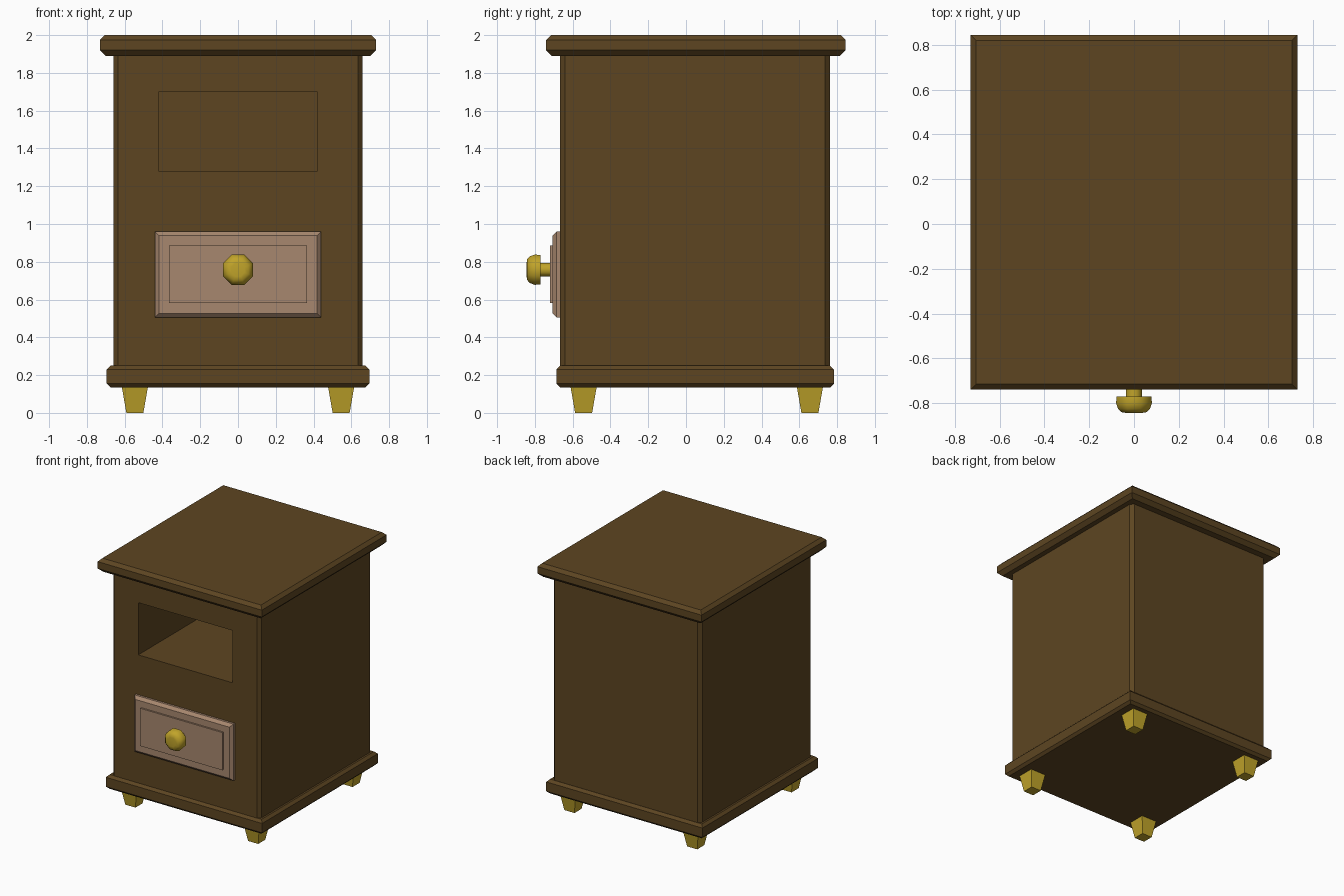
import bpy, bmesh, math
from mathutils import Vector

if "Cube" in bpy.data.objects:
    bpy.data.objects.remove(bpy.data.objects["Cube"])


def material(name, color):
    m = bpy.data.materials.new(name)
    m.diffuse_color = (*color, 1)
    m.use_nodes = True
    m.node_tree.nodes["Principled BSDF"].inputs["Base Color"].default_value = m.diffuse_color
    return m


WOOD = material("dark wood", (0.110, 0.060, 0.0155))
PANEL = material("light wood", (0.386, 0.242, 0.156))
GOLD = material("gold", (0.53, 0.37, 0.023))


def rect(x0, x1, y0, y1, z):
    """Horizontal rectangle ring."""
    return [(x0, y0, z), (x1, y0, z), (x1, y1, z), (x0, y1, z)]


def plate(x, z0, z1, y):
    """Upright rectangle ring facing the front."""
    return [(-x, y, z0), (x, y, z0), (x, y, z1), (-x, y, z1)]


def loft(name, rings, mat, edit=None):
    """Closed solid through a list of rings with equal point counts."""
    bm = bmesh.new()
    loops = [[bm.verts.new(p) for p in ring] for ring in rings]
    n = len(loops[0])
    for a, b in zip(loops, loops[1:]):
        for i in range(n):
            j = (i + 1) % n
            bm.faces.new((a[i], a[j], b[j], b[i]))
    bm.faces.new(loops[0][::-1])
    bm.faces.new(loops[-1])
    bmesh.ops.recalc_face_normals(bm, faces=bm.faces)
    if edit:
        edit(bm)
    me = bpy.data.meshes.new(name)
    bm.to_mesh(me)
    bm.free()
    me.materials.append(mat)
    ob = bpy.data.objects.new(name, me)
    bpy.context.collection.objects.link(ob)
    return ob


def moulding(name, x, y0, y1, levels):
    """Board whose edge profile is (inset, z) levels."""
    loft(name, [rect(-x + i, x - i, y0 + i, y1 - i, z) for i, z in levels], WOOD)


# Top and base boards with chamfered edges
moulding("top_board", 0.73, -0.74, 0.845,
         [(0.03, 1.89), (0, 1.92), (0, 1.975), (0.025, 2.0)])
moulding("base_board", 0.695, -0.686, 0.783,
         [(0.02, 0.135), (0, 0.155), (0, 0.23), (0.02, 0.25)])


# Cabinet body: chamfered corners and an open shelf pushed in from the front
def cut_shelf(bm):
    bm.normal_update()
    front = min(bm.faces, key=lambda f: f.normal.y)
    bmesh.ops.inset_region(bm, faces=[front], thickness=0.1)
    mid = front.calc_center_median().z
    for v in front.verts:
        v.co.x = math.copysign(0.42, v.co.x)
        v.co.z = 1.70 if v.co.z > mid else 1.28
    back = bmesh.ops.extrude_discrete_faces(bm, faces=[front])["faces"][0]
    for v in back.verts:
        v.co.y = 0.66
    bmesh.ops.recalc_face_normals(bm, faces=bm.faces)


X, Y0, Y1, C = 0.66, -0.667, 0.762, 0.026
outline = [(-X + C, Y0), (X - C, Y0), (X, Y0 + C), (X, Y1 - C),
           (X - C, Y1), (-X + C, Y1), (-X, Y1 - C), (-X, Y0 + C)]
loft("cabinet_body", [[(x, y, z) for x, y in outline] for z in (0.25, 1.89)],
     WOOD, cut_shelf)

# Drawer front with raised centre panel
loft("drawer_front", [plate(0.44, 0.505, 0.96, -0.66),
                      plate(0.44, 0.505, 0.96, -0.685),
                      plate(0.418, 0.527, 0.938, -0.707)], PANEL)
loft("drawer_panel", [plate(0.365, 0.583, 0.886, -0.70),
                      plate(0.365, 0.583, 0.886, -0.721)], PANEL)


# Octagonal knob on a short stem
def octagon(r, y):
    r /= math.cos(math.pi / 8)
    return [(r * math.cos(a), y, 0.758 + r * math.sin(a))
            for a in (math.pi * (2 * i + 1) / 8 for i in range(8))]


profile = [(0.035, -0.715), (0.035, -0.771), (0.078, -0.771), (0.08, -0.80),
           (0.071, -0.826), (0.055, -0.841), (0.035, -0.844)]
knob = loft("drawer_knob", [octagon(r, y) for r, y in profile], GOLD)
bpy.context.view_layer.objects.active = knob
knob.select_set(True)
bpy.ops.object.shade_smooth_by_angle(angle=math.radians(50))

# Four tapered feet
for side, x in (("left", -0.546), ("right", 0.546)):
    for end, y in (("front", -0.542), ("back", 0.656)):
        loft(f"{end}_{side}_foot",
             [rect(x - r, x + r, y - r, y + r, z) for r, z in ((0.045, 0), (0.069, 0.137))],
             GOLD)
